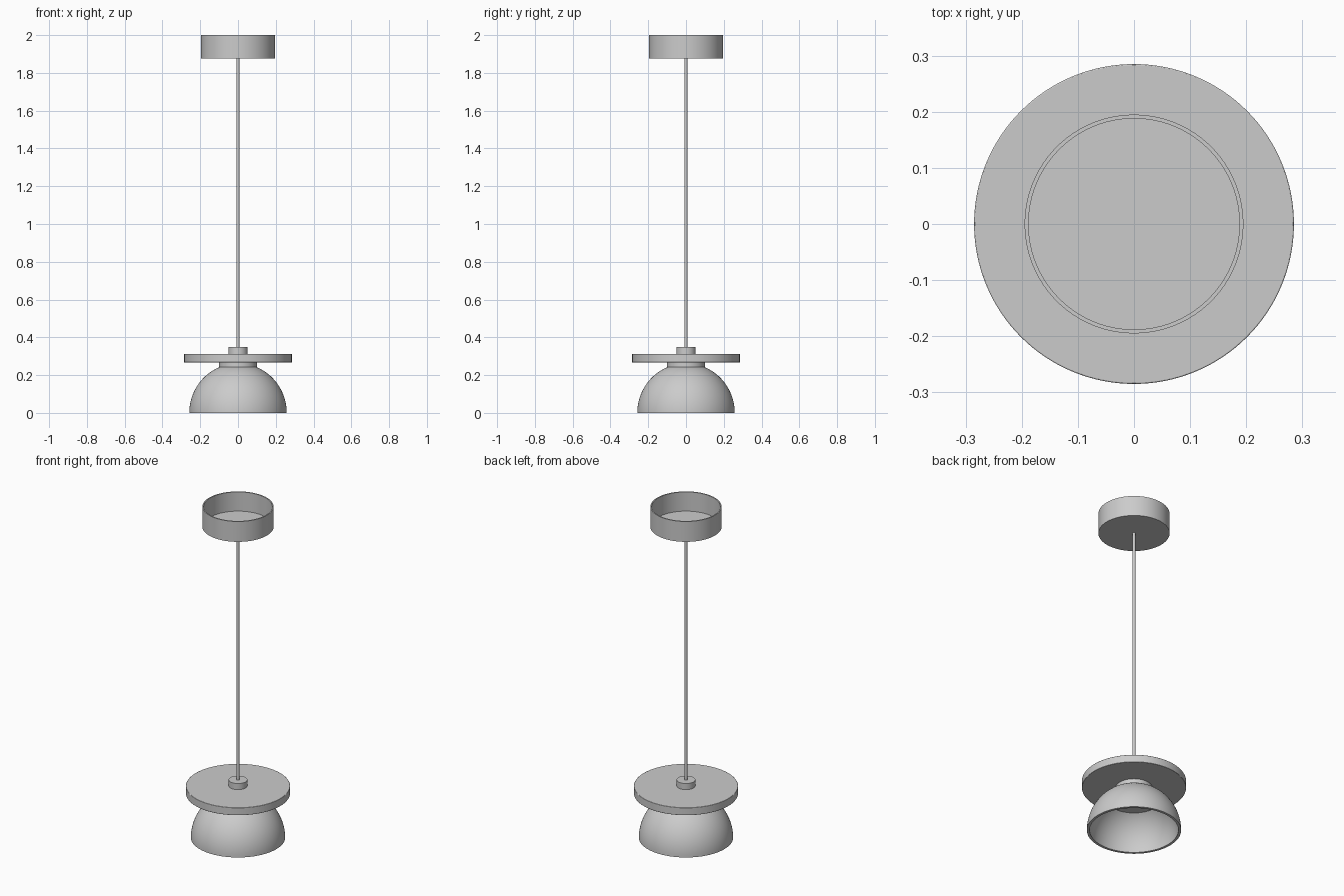
import bpy, bmesh, math

if "Cube" in bpy.data.objects:
    bpy.data.objects.remove(bpy.data.objects["Cube"])


def lathe(name, profile, segments=96, bevel=0.0):
    """Revolve an (r, z) profile around the z axis; r = 0 points become poles."""
    bm = bmesh.new()
    rings = []
    for r, z in profile:
        if r < 1e-6:
            rings.append([bm.verts.new((0, 0, z))] * segments)
        else:
            rings.append([bm.verts.new((r * math.cos(math.tau * i / segments),
                                        r * math.sin(math.tau * i / segments), z))
                          for i in range(segments)])
    for a, b in zip(rings, rings[1:]):
        for i in range(segments):
            j = (i + 1) % segments
            bm.faces.new(list(dict.fromkeys((a[i], a[j], b[j], b[i]))))
    bmesh.ops.recalc_face_normals(bm, faces=bm.faces[:])
    mesh = bpy.data.meshes.new(name)
    bm.to_mesh(mesh)
    bm.free()
    obj = bpy.data.objects.new(name, mesh)
    bpy.context.collection.objects.link(obj)
    bpy.ops.object.select_all(action='DESELECT')
    obj.select_set(True)
    bpy.context.view_layer.objects.active = obj
    bpy.ops.object.shade_smooth_by_angle(angle=math.radians(35))
    if bevel:
        mod = obj.modifiers.new("edge_bevel", 'BEVEL')
        mod.width = bevel
        mod.segments = 2
    return obj


def cylinder(name, r, z0, z1, segments=64, bevel=0.0):
    return lathe(name, [(0, z0), (r, z0), (r, z1), (0, z1)], segments, bevel)


def dome_arc(r, h, z_top, steps=20):
    """Quarter-ellipse points from the rim up to z_top."""
    end = math.asin(z_top / h)
    return [(r * math.cos(end * i / steps), h * math.sin(end * i / steps))
            for i in range(steps + 1)]


# Dome shade: outer shell, open rim, flat inner ceiling
outer = dome_arc(0.258, 0.262, 0.243)
inner = dome_arc(0.243, 0.247, 0.195)
lathe("dome_shade", [(0, 0.243)] + outer[::-1] + inner + [(0, 0.195)])

# Neck, wide disc and cord grip stacked above the dome
cylinder("neck", 0.101, 0.242, 0.268)
cylinder("disc", 0.285, 0.267, 0.313, 128, 0.002)
cylinder("cord_grip", 0.051, 0.312, 0.35)

# Hanging rod
cylinder("rod", 0.008, 0.345, 1.882, 24)

# Ceiling cup, hollow and open at the top
lathe("ceiling_cup", [(0, 1.877), (0.195, 1.877), (0.195, 2.0),
                      (0.188, 2.0), (0.188, 1.884), (0, 1.884)])
